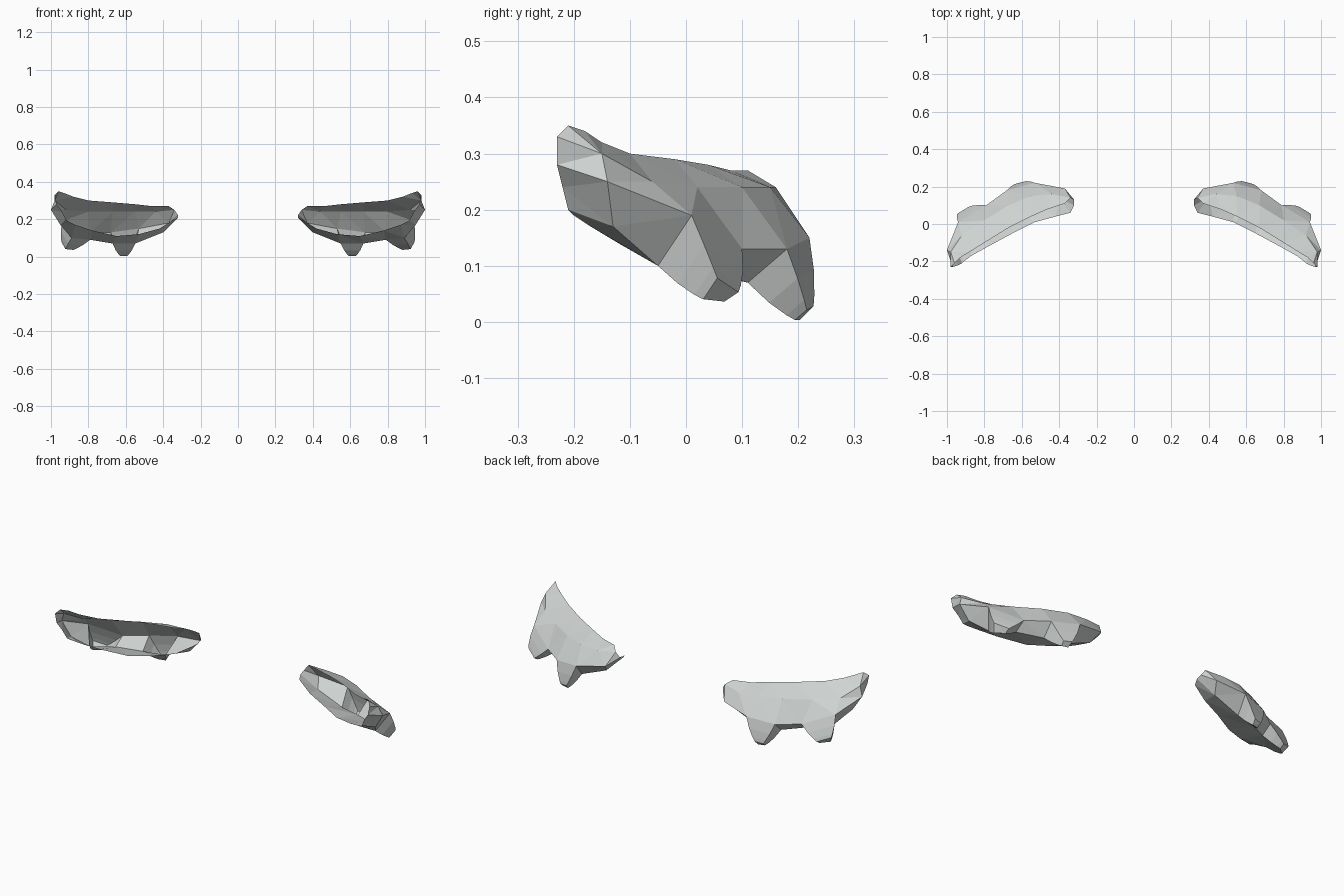
import bpy
import bmesh
from mathutils import Vector

cube = bpy.data.objects.get("Cube")
if cube:
    bpy.data.objects.remove(cube, do_unlink=True)

stone = bpy.data.materials.new("pale_grey")
stone.use_nodes = True
colour = (0.62, 0.65, 0.64, 1)
stone.diffuse_color = colour
stone.node_tree.nodes["Principled BSDF"].inputs["Base Color"].default_value = colour

# Lengthwise curves of the open shell, inner end to outer tip, in hundredths
top_edge = [(37, 11, 27), (46, 8, 27), (55, 4, 28), (67, -2, 29),
            (80, -10, 30), (88, -15, 32), (93, -18, 34), (96, -21, 35)]
upper_back = [(34, 14, 25), (44, 16, 24), (55, 15, 24), (67, 10, 24),
              (80, 2, 24), (92, -6, 25), (98, -15, 30), (98, -23, 33)]
ridge = [(32, 13, 22), (37, 19, 18), (53, 22, 15), (68, 18, 13),
         (79, 10, 13), (94, 1, 19), (100, -14, 25), (97, -23, 28)]
underside = [(32, 10, 21), (40, 14, 13), (55, 14, 7), (67, 11, 7),
             (79, 4, 9), (89, -5, 10), (95, -13, 17), (94, -22, 24)]
lower_rim = [(34, 6, 20), (42, 4, 15), (53, 1, 12), (65, -5, 11),
             (78, -12, 14), (87, -17, 17), (91, -20, 19), (92, -21, 20)]
curves = [top_edge, upper_back, ridge, underside, lower_rim]


def extrude_foot(bm, face, tip, mid_size, tip_size):
    """Pull one shell face out into a hollow, tapered foot with a blunt tip."""
    start = face.calc_center_median()
    reach = Vector(tip) - start
    size = 1.0
    steps = ((0.5, (1 + mid_size) / 2), (0.85, mid_size), (1.0, tip_size))
    for along, width in steps:
        old_centre = face.calc_center_median()
        new = bmesh.ops.extrude_discrete_faces(bm, faces=[face])["faces"][0]
        centre = start + reach * along
        for vert in new.verts:
            vert.co = centre + (vert.co - old_centre) * (width / size)
        face, size = new, width


def build_shell(name, side):
    bm = bmesh.new()
    rows = [[bm.verts.new(Vector(p) / 100) for p in curve] for curve in curves]
    grid = {}
    for r in range(len(rows) - 1):
        for c in range(len(top_edge) - 1):
            grid[r, c] = bm.faces.new((rows[r][c], rows[r + 1][c],
                                       rows[r + 1][c + 1], rows[r][c + 1]))
    # Back foot and outer foot grow from the band under the ridge
    extrude_foot(bm, grid[2, 2], (0.61, 0.21, 0.014), 0.45, 0.3)
    extrude_foot(bm, grid[2, 4], (0.907, 0.062, 0.052), 0.55, 0.42)
    bmesh.ops.triangulate(bm, faces=bm.faces[:])
    for vert in bm.verts:
        vert.co.x *= side
    if side < 0:
        bmesh.ops.reverse_faces(bm, faces=bm.faces[:])
    mesh = bpy.data.meshes.new(name)
    bm.to_mesh(mesh)
    bm.free()
    mesh.materials.append(stone)
    shell = bpy.data.objects.new(name, mesh)
    bpy.context.collection.objects.link(shell)


build_shell("left_shell", 1)
build_shell("right_shell", -1)
